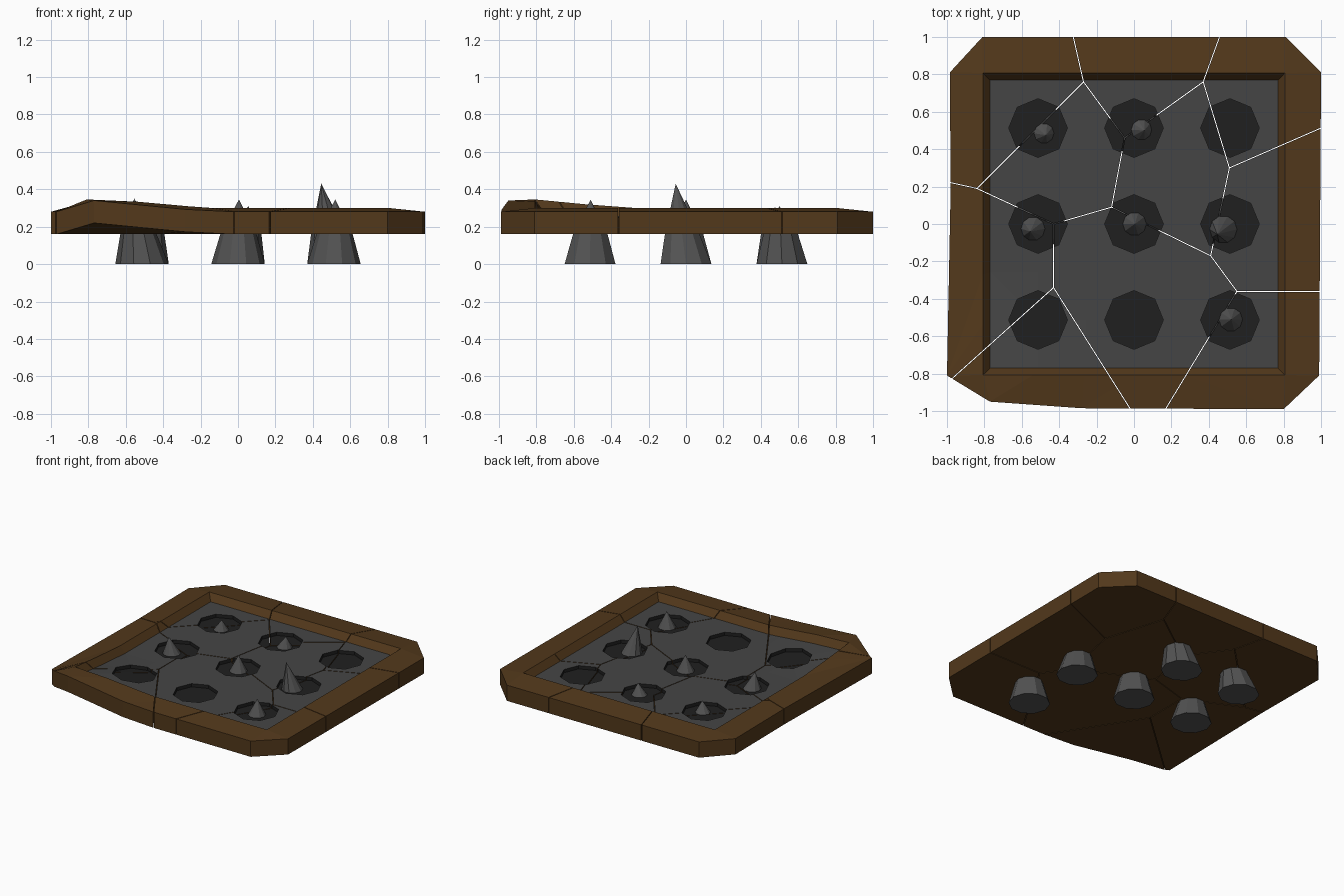
import bpy, bmesh, math
from mathutils import Vector

if "Cube" in bpy.data.objects:
    bpy.data.objects.remove(bpy.data.objects["Cube"])


def material(name, rgb):
    m = bpy.data.materials.new(name)
    m.diffuse_color = (*rgb, 1)
    m.use_nodes = True
    m.node_tree.nodes["Principled BSDF"].inputs["Base Color"].default_value = m.diffuse_color
    return m


WOOD = material("wood", (0.085, 0.04, 0.011))
PANEL = material("panel", (0.06, 0.06, 0.06))
PIT = material("pit", (0.014, 0.014, 0.014))
STEEL = material("steel", (0.085, 0.085, 0.085))
STEP = 0.513          # spacing of the 3 x 3 holes


def finish(bm, name, mats):
    me = bpy.data.meshes.new(name)
    bm.to_mesh(me)
    bm.free()
    for m in mats:
        me.materials.append(m)
    ob = bpy.data.objects.new(name, me)
    bpy.context.collection.objects.link(ob)


# Whole plate: panel with octagonal pits, sloped rim, chamfered outer wall
plate = bmesh.new()
for cx in (-STEP, 0, STEP):
    for cy in (-STEP, 0, STEP):
        cell, top, low = [], [], []
        for i in range(8):
            c, s = math.cos(i * math.pi / 4), math.sin(i * math.pi / 4)
            k = STEP / 2 / max(abs(c), abs(s))
            cell.append(plate.verts.new((cx + k * c, cy + k * s, 0.25)))
            top.append(plate.verts.new((cx + .157 * c, cy + .157 * s, 0.25)))
            low.append(plate.verts.new((cx + .157 * c, cy + .157 * s, 0.225)))
        for i in range(8):
            j = (i + 1) % 8
            plate.faces.new((cell[i], cell[j], top[j], top[i])).material_index = 1
            plate.faces.new((top[i], top[j], low[j], low[i])).material_index = 2
        plate.faces.new(low).material_index = 2
bmesh.ops.remove_doubles(plate, verts=plate.verts, dist=0.001)

edge = [e for e in plate.edges if e.is_boundary]
ext = bmesh.ops.extrude_edge_only(plate, edges=edge)["geom"]
for v in ext:
    if isinstance(v, bmesh.types.BMVert):
        v.co = (v.co.x * 1.05, v.co.y * 1.05, 0.30)
for f in ext:
    if isinstance(f, bmesh.types.BMFace):
        f.material_index = 0
rim = [e for e in plate.edges if e.is_boundary]
OUTLINE = [(-.81, 1), (-.985, .81), (-.98, .2), (-1, -.81), (-.77, -.95), (-.28, -.985),
           (.80, -.99), (.99, -.81), (1, .81), (.81, 1)]
up = [plate.verts.new((x, y, 0.28)) for x, y in OUTLINE]
dn = [plate.verts.new((x, y, 0.16)) for x, y in OUTLINE]
n = len(up)
loop = [plate.edges.new((up[i], up[(i + 1) % n])) for i in range(n)]
bmesh.ops.triangle_fill(plate, edges=rim + loop, use_beauty=True, normal=(0, 0, 1))
for i in range(n):
    j = (i + 1) % n
    plate.faces.new((up[i], up[j], dn[j], dn[i]))
plate.faces.new(dn)
bmesh.ops.recalc_face_normals(plate, faces=plate.faces)

# Crack network: corner points of the broken pieces, seen from above
P = dict(A=(-.37, 1.2), B=(-.27, .76), C=(-.84, .19), D=(-1.2, .27), E=(-.05, .46),
         F=(.37, .76), G=(.53, 1.2), H=(.51, .30), I=(1.2, .60), J=(-.12, .09),
         K=(-.43, 0), L=(-.43, -.34), M=(-1.2, -1.03), N=(.14, -1.2), O=(.41, -.17),
         P=(.55, -.36), Q=(1.2, -.36), R=(.03, -1.2),
         w=(-1.2, 1.2), x=(1.2, 1.2), y=(1.2, -1.2), z=(-1.2, -1.2))
P["N"], P["R"] = (.12, -1.2), (.06, -1.2)
P["N"] = (.0, -1.02)
P["R"] = (.15, -1.02)
PIECES = ["wDCBA", "ABEFG", "GFHIx", "IHOPQ", "QPRy", "RPOJKLN", "LMzN", "DMLKC", "BCKJE", "EJOHF"]

for num, names in enumerate(PIECES):
    pts = [Vector((*P[c], 0)) for c in names]
    mid = sum(pts, Vector()) / len(pts)
    bm = plate.copy()
    for a, b in zip(pts, pts[1:] + pts[:1]):
        if max(abs(a.x + b.x), abs(a.y + b.y)) > 2.02 and \
                (abs(a.x) > 1.01 or abs(a.y) > 1.01) and (abs(b.x) > 1.01 or abs(b.y) > 1.01):
            continue                      # side lies outside the plate
        no = Vector((b.y - a.y, a.x - b.x, 0)).normalized()
        if (mid - a).dot(no) > 0:
            no = -no
        cut = bmesh.ops.bisect_plane(bm, geom=bm.verts[:] + bm.edges[:] + bm.faces[:],
                                     plane_co=a - no * 0.0025, plane_no=no, clear_outer=True)
        sides = [e for e in bm.edges if e.is_boundary]
        if sides:
            fill = bmesh.ops.holes_fill(bm, edges=sides, sides=0)
            for f in fill["faces"]:
                f.material_index = 0
    # Lifted front left corner
    for v in bm.verts:
        if v.co.x > -0.9:
            d = math.hypot(v.co.x + .77, v.co.y + .95)
            v.co.z += 0.06 * max(0, 1 - d / 0.62)
    bmesh.ops.recalc_face_normals(bm, faces=bm.faces)
    finish(bm, f"plate_piece_{num + 1}", [WOOD, PANEL, PIT])
plate.free()

# Leaning spikes: hole column, hole row, tip position
for num, (c, r, tx, ty, tz) in enumerate([
        (-1, 1, -.47, .475, .305), (0, 1, .055, .50, .31), (-1, 0, -.555, -.04, .35),
        (0, 0, .005, 0, .345), (1, 0, .445, -.055, .43), (1, -1, .52, -.51, .345)]):
    bm = bmesh.new()
    base, tip = Vector((c * STEP, r * STEP, 0)), Vector((tx, ty, tz))
    rings = []
    for rad, z in ((.143, 0), (.097, .16)):
        o = base.lerp(tip, z / tz)
        rings.append([bm.verts.new((o.x + rad * math.cos(i * math.pi / 5),
                                    o.y + rad * math.sin(i * math.pi / 5), z)) for i in range(10)])
    top = bm.verts.new(tip)
    lo, hi = rings
    bm.faces.new(lo[::-1])
    for i in range(10):
        j = (i + 1) % 10
        bm.faces.new((lo[i], lo[j], hi[j], hi[i]))
        bm.faces.new((hi[i], hi[j], top))
    finish(bm, f"spike_{num + 1}", [STEEL])
